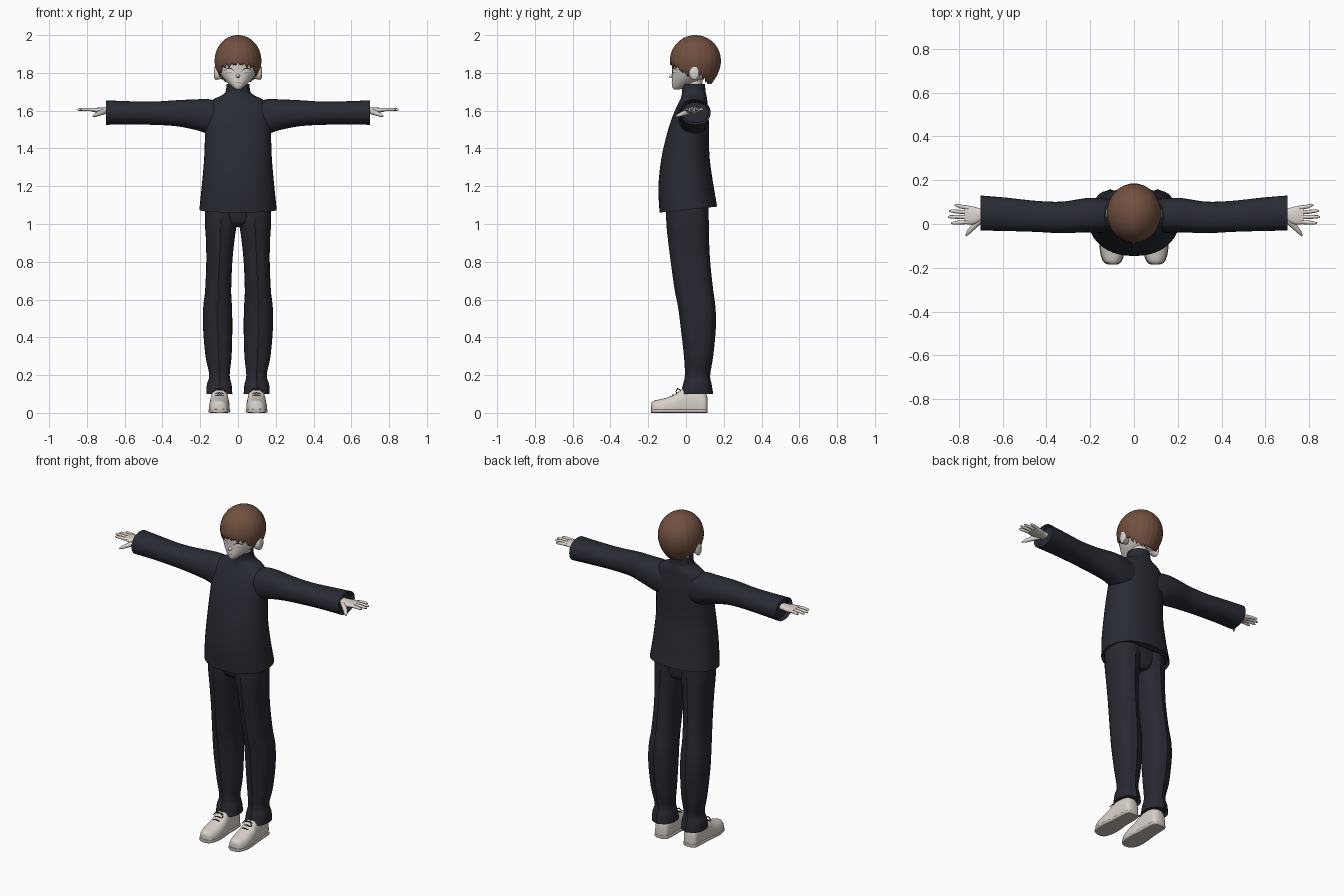
import bpy, bmesh, math
from mathutils import Vector
from mathutils.bvhtree import BVHTree

if "Cube" in bpy.data.objects:
    bpy.data.objects.remove(bpy.data.objects["Cube"])


def material(name, rgb):
    m = bpy.data.materials.new(name)
    m.use_nodes = True
    m.diffuse_color = (*rgb, 1)
    m.node_tree.nodes["Principled BSDF"].inputs["Base Color"].default_value = (*rgb, 1)
    return m


SKIN = material("pale skin", (0.72, 0.66, 0.61))
HAIR = material("brown hair", (0.165, 0.08, 0.05))
JACKET = material("dark navy jacket", (0.022, 0.024, 0.034))
TROUSERS = material("dark navy trousers", (0.021, 0.022, 0.031))
SHOE = material("off white shoe", (0.7, 0.64, 0.59))
SOLE = material("grey sole", (0.55, 0.5, 0.46))
DARK = material("dark line", (0.03, 0.02, 0.02))
EYE = material("eye white", (0.8, 0.77, 0.75))
LIP = material("lip line", (0.3, 0.16, 0.13))


def finish(name, bm, mat, mirror=False, angle=40):
    bmesh.ops.recalc_face_normals(bm, faces=bm.faces[:])
    mesh = bpy.data.meshes.new(name)
    bm.to_mesh(mesh)
    bm.free()
    mesh.materials.append(mat)
    ob = bpy.data.objects.new(name, mesh)
    bpy.context.collection.objects.link(ob)
    for other in bpy.context.selected_objects:
        other.select_set(False)
    ob.select_set(True)
    bpy.context.view_layer.objects.active = ob
    bpy.ops.object.shade_smooth_by_angle(angle=math.radians(angle))
    if mirror:
        ob.modifiers.new("Mirror", "MIRROR")
    return ob


def bridge(bm, rings):
    n = len(rings[0])
    for a, b in zip(rings, rings[1:]):
        for i in range(n):
            bm.faces.new((a[i], a[(i + 1) % n], b[(i + 1) % n], b[i]))


def spline(rows, steps):
    # Smooth curve through the rows
    out = []
    for i in range(len(rows) - 1):
        p = [rows[max(i - 1, 0)], rows[i], rows[i + 1], rows[min(i + 2, len(rows) - 1)]]
        for s in range(steps):
            t = s / steps
            out.append([b + 0.5 * t * (c - a + t * (2*a - 5*b + 4*c - d + t * (3*(b - c) + d - a)))
                        for a, b, c, d in zip(*p)])
    return out + [list(rows[-1])]


def loft(name, axis, rows, mat, power=2.0, n=32, steps=4, lips=(), tweak=None, mirror=False):
    # Rows: position on the axis, then the extents on the two other axes
    rows = spline(rows, steps)
    for end in lips:
        p, a0, a1, b0, b1 = rows[end]
        depth = 0.02 if end == 0 else -0.02
        inner = [p + depth, a0 + .012, a1 - .012, b0 + .012, b1 - .012]
        rows.insert(0 if end == 0 else len(rows), inner)
    bm = bmesh.new()
    rings = []
    for p, a0, a1, b0, b1 in rows:
        ring = []
        for i in range(n):
            t = math.tau * i / n
            c, s = math.cos(t), math.sin(t)
            a = (a0 + a1) / 2 + (a1 - a0) / 2 * math.copysign(abs(c) ** (2 / power), c)
            b = (b0 + b1) / 2 + (b1 - b0) / 2 * math.copysign(abs(s) ** (2 / power), s)
            co = Vector({"x": (p, a, b), "y": (a, p, b), "z": (a, b, p)}[axis])
            ring.append(bm.verts.new(tweak(co, i) if tweak else co))
        rings.append(ring)
    bridge(bm, rings)
    bm.faces.new(rings[0])
    bm.faces.new(rings[-1])
    return finish(name, bm, mat, mirror)


def tube(name, points, mat, n=10, mirror=True):
    # Points: x, y, z, radius
    bm = bmesh.new()
    rows = [Vector(p[:3]) for p in points]
    turn = (rows[-1] - rows[0]).to_track_quat("Z", "Y")
    rings = [[bm.verts.new(c + turn @ Vector((p[3] * math.cos(math.tau * i / n),
                                            p[3] * math.sin(math.tau * i / n), 0)))
              for i in range(n)] for c, p in zip(rows, points)]
    bridge(bm, rings)
    bm.faces.new(rings[0])
    bm.faces.new(rings[-1])
    return finish(name, bm, mat, mirror, 60)


def sym(*rows):
    return [(z, -w, w, y0, y1) for z, w, y0, y1 in rows]


# Jacket with a hem that rises to the back and a standing collar
def hem(co, i):
    if co.z < 1.2:
        co.z += 0.1 * co.y * (1.2 - co.z) / 0.12
    return co


loft("jacket", "z", sym((1.075, .205, -.14, .165), (1.2, .192, -.146, .146), (1.35, .179, -.13, .125),
                        (1.48, .175, -.1, .122), (1.56, .174, -.075, .12), (1.62, .165, -.05, .115),
                        (1.66, .13, -.03, .112), (1.68, .088, -.024, .108), (1.7, .066, -.021, .104),
                        (1.74, .061, -.022, .1)),
     JACKET, 2.2, 40, lips=(0, -1), tweak=hem)

# Sleeves
loft("sleeves", "x", [(.08, -.03, .11, 1.47, 1.64), (.15, -.04, .118, 1.475, 1.66), (.22, -.038, .118, 1.497, 1.66),
                      (.33, -.042, .102, 1.518, 1.655), (.45, -.036, .106, 1.525, 1.648),
                      (.58, -.032, .12, 1.527, 1.65), (.7, -.03, .13, 1.525, 1.655)],
     JACKET, 2.2, lips=(-1,), mirror=True)


# Trousers with a pressed crease at the front and back
def crease(co, i):
    if i in (8, 24):
        co.y += 0.006 if i == 8 else -0.006
    return co


loft("trouser_legs", "z", [(.1, .03, .167, -.022, .138), (.15, .034, .165, -.01, .13), (.2, .044, .152, 0, .122),
                           (.3, .034, .172, -.005, .138), (.45, .03, .185, -.022, .152),
                           (.56, .032, .184, -.036, .15), (.65, .036, .174, -.054, .138),
                           (.8, .03, .168, -.075, .122), (.92, .018, .17, -.09, .116),
                           (1, .006, .175, -.098, .115), (1.1, -.01, .175, -.1, .112)],
     TROUSERS, 2.3, lips=(0,), tweak=crease, mirror=True)
loft("trouser_seat", "z", sym((.985, .05, -.04, .08), (1.01, .12, -.085, .105), (1.1, .17, -.1, .112)), TROUSERS)


# Shoes, flattened on the ground
def ground(co, i):
    co.z = max(co.z, 0.004)
    return co


last = [(-.184, .082, .112, .05), (-.17, .06, .138, .064), (-.12, .045, .153, .076), (-.06, .045, .151, .098),
        (-.015, .05, .146, .128), (.05, .051, .142, .13), (.1, .056, .138, .11), (.114, .075, .12, .08)]
loft("shoes", "y", [(y, a, b, -.03, z) for y, a, b, z in last], SHOE, 2.5, tweak=ground, mirror=True)
loft("shoe_soles", "y", [(y * 1.01, a - .003, b + .003, 0, .02) for y, a, b, z in last], SOLE, 5, mirror=True)
for k, (y, z) in enumerate([(-.07, .096), (-.05, .107), (-.03, .119)]):
    tube(f"shoe_laces_{k}", [(.078, y, z - .004, .003), (.098, y, z, .003), (.118, y, z - .004, .003)], DARK, 6)
for side in (-1, 1):
    tube(f"lace_bow_{side}", [(.098, -.03, .122, .002), (.098 + side * .02, -.045, .128, .004),
                              (.098 + side * .032, -.055, .112, .002)], DARK, 6)

# Hands
loft("palms", "x", [(.66, .015, .068, 1.583, 1.618), (.7, .012, .07, 1.585, 1.617),
                    (.735, -.002, .08, 1.588, 1.616), (.775, 0, .083, 1.595, 1.614)], SKIN, 2.5, 20, mirror=True)
for name, y, tip_x, tip_y in [("index", .009, .835, .004), ("middle", .031, .85, .033),
                              ("ring", .053, .844, .06), ("little", .074, .82, .086)]:
    tube(name + "_fingers", [(.755, y, 1.605, .0095), ((.77 + tip_x) / 2, (y + tip_y) / 2, 1.607, .0088),
                             (tip_x - .01, tip_y, 1.606, .007), (tip_x, tip_y, 1.605, .003)], SKIN)
tube("thumbs", [(.7, .018, 1.598, .015), (.735, -.014, 1.585, .013), (.758, -.04, 1.575, .009),
                (.768, -.054, 1.57, .003)], SKIN)

# Neck, head, nose and ears
loft("neck", "z", sym((1.66, .05, .0, .09), (1.72, .045, -.002, .085), (1.79, .047, .0, .09)), SKIN)
head = loft("head", "z", sym((1.712, .01, -.062, -.035), (1.722, .026, -.071, 0), (1.745, .052, -.075, .05),
                             (1.775, .08, -.074, .1), (1.81, .1, -.073, .13), (1.86, .107, -.076, .15),
                             (1.91, .1, -.066, .15), (1.95, .075, -.03, .125), (1.975, .03, .02, .08)), SKIN)
tube("nose", [(0, -.06, 1.788, .014), (0, -.08, 1.781, .008), (0, -.09, 1.778, .002)], SKIN, mirror=False)
loft("ears", "x", [(.085, .02, .06, 1.77, 1.82), (.105, .015, .065, 1.765, 1.83),
                   (.122, .022, .07, 1.765, 1.835), (.128, .035, .06, 1.785, 1.82)], SKIN, mirror=True)

# Painted face details laid over the head surface
surface = BVHTree.FromPolygons([v.co for v in head.data.vertices], [p.vertices[:] for p in head.data.polygons])


def decal(name, mat, x0, x1, low, high, lift=0.002, mirror=True):
    bm = bmesh.new()
    pairs = []
    for k in range(13):
        t = k / 12
        x = x0 + (x1 - x0) * t
        pair = []
        for z in (low(t), (low(t) + high(t)) / 2, high(t)):
            hit = surface.ray_cast(Vector((x, -1, z)), Vector((0, 1, 0)))[0]
            pair.append(bm.verts.new((x, hit.y - lift, z)))
        pairs.append(pair)
    for a, b in zip(pairs, pairs[1:]):
        for j in (0, 1):
            bm.faces.new((a[j], b[j], b[j + 1], a[j + 1]))
    finish(name, bm, mat, mirror)


def arch(base, height):
    return lambda t: base + height * math.sin(math.pi * t)


decal("eye_whites", EYE, .022, .07, arch(1.808, -.009), arch(1.81, .014))
decal("upper_lashes", DARK, .019, .074, arch(1.808, .014), arch(1.81, .018), .003)
decal("lower_lashes", LIP, .03, .066, arch(1.804, -.005), arch(1.805, -.0035), .003)
decal("eyebrows", HAIR, .02, .074, arch(1.838, .007), arch(1.84, .009), .003)
decal("mouth", LIP, -.014, .014, arch(1.748, -.002), arch(1.75, -.001), .002, False)

# Hair: a ribbed cap whose jagged edge drops from the fringe to the nape
EDGE = [(0, 1.848), (40, 1.838), (58, 1.80), (75, 1.79), (95, 1.8), (115, 1.775), (140, 1.745), (180, 1.732)]


def edge_height(deg):
    for (a, za), (b, zb) in zip(EDGE, EDGE[1:]):
        if deg <= b:
            return za + (zb - za) * (deg - a) / (b - a)
    return EDGE[-1][1]


bm = bmesh.new()
count, levels = 120, 18
rings = []
for j in range(1, levels + 1):
    ring = []
    for i in range(count):
        a = math.tau * i / count
        deg = abs((math.degrees(a) + 180) % 360 - 180)
        saw = abs((i % 5) / 5 * 2 - 1)
        low = edge_height(deg) - 0.02 * (1 - saw) * (1 + 0.4 * math.sin(i * 1.7)) + 0.008
        top_angle = math.acos(max(-1, min(1, (max(low, 1.74) - 1.865) / .135)))
        u = math.cos(top_angle * j / levels)
        z = 1.865 + .135 * u
        f = math.sqrt(max(0, 1 - u * u)) if u > 0 else 1 - .45 * u * u
        f *= 1 + 0.014 * (0.5 - saw) * j / levels
        ring.append(bm.verts.new((.124 * math.sin(a) * f, .05 - .135 * math.cos(a) * f, z)))
    rings.append(ring)
bridge(bm, rings)
crown = bm.verts.new((0, .05, 2))
for i in range(count):
    bm.faces.new((crown, rings[0][i], rings[0][(i + 1) % count]))
hair = finish("hair", bm, HAIR)
shell = hair.modifiers.new("Thickness", "SOLIDIFY")
shell.thickness = 0.008
shell.offset = -1
